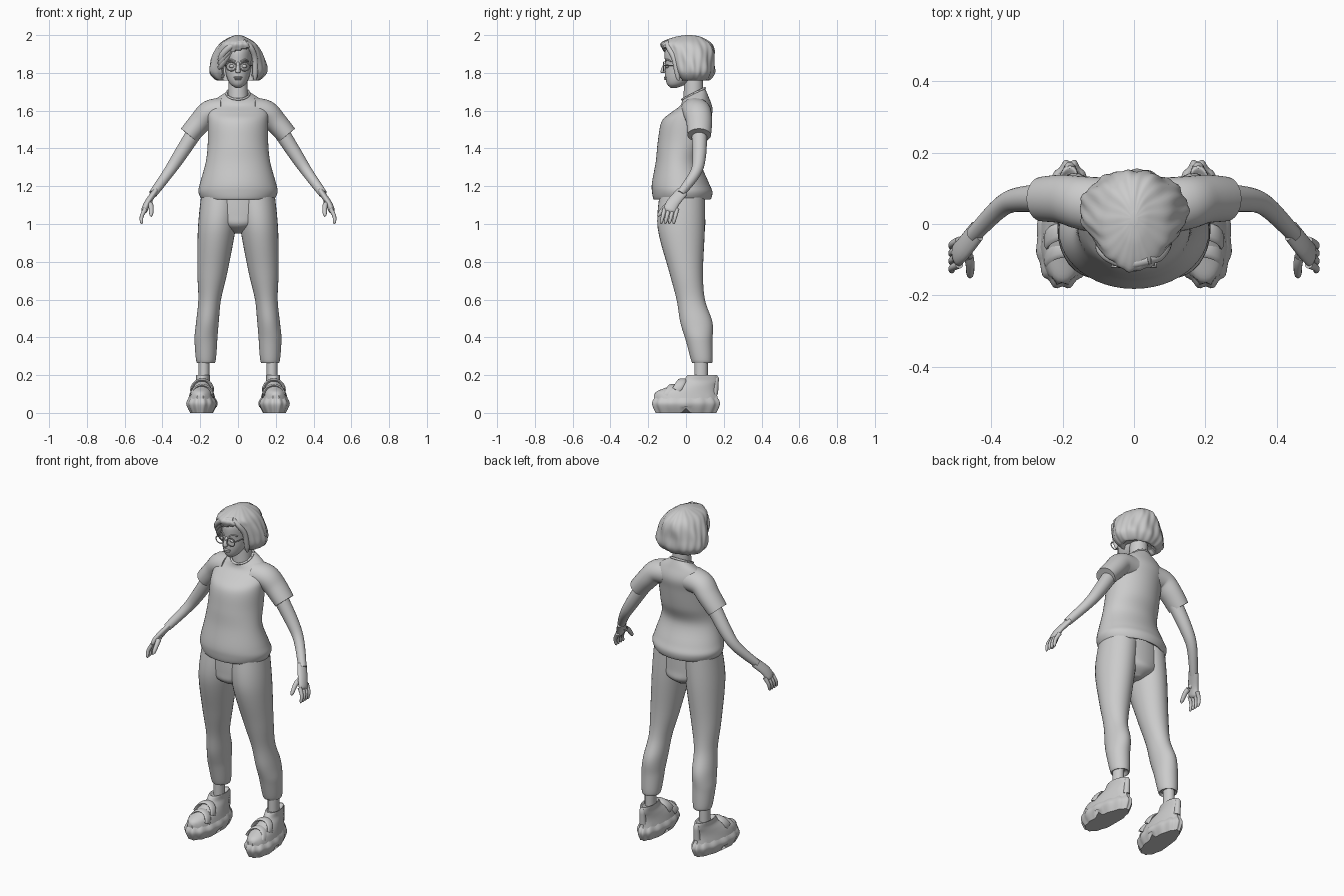
import bpy, bmesh, math
from mathutils import Vector

default_cube = bpy.data.objects.get("Cube")
if default_cube:
    bpy.data.objects.remove(default_cube, do_unlink=True)

grey = bpy.data.materials.new("plain grey")
grey.use_nodes = True
grey.diffuse_color = (.6, .6, .6, 1)
grey.node_tree.nodes["Principled BSDF"].inputs["Base Color"].default_value = grey.diffuse_color


def finish(name, bm):
    bmesh.ops.recalc_face_normals(bm, faces=bm.faces)
    mesh = bpy.data.meshes.new(name)
    bm.to_mesh(mesh)
    bm.free()
    mesh.materials.append(grey)
    part = bpy.data.objects.new(name, mesh)
    bpy.context.collection.objects.link(part)
    bpy.ops.object.select_all(action='DESELECT')
    part.select_set(True)
    bpy.context.view_layer.objects.active = part
    bpy.ops.object.shade_smooth_by_angle(angle=math.radians(50))


def spline(rows, steps):
    """Smooth curve through rows of numbers."""
    last = len(rows) - 1
    curve = []
    for i in range(last):
        before, start, end, after = (rows[min(max(i + k, 0), last)] for k in (-1, 0, 1, 2))
        for step in range(steps):
            t = step / steps
            row = []
            for a, b, c, d in zip(before, start, end, after):
                slope_in, slope_out = (c - a) / 2, (d - b) / 2
                bend = 3 * (c - b) - 2 * slope_in - slope_out
                twist = 2 * (b - c) + slope_in + slope_out
                row.append(b + t * (slope_in + t * (bend + t * twist)))
            curve.append(row)
    return curve + [list(rows[last])]


def loft(name, rings, side, segments, warp=None):
    """Skin over elliptical rings, each given as a centre and two half axes."""
    bm = bmesh.new()
    loops = []
    for centre, across, along in rings:
        loop = []
        for k in range(segments):
            angle = math.tau * k / segments
            point = centre + across * math.cos(angle) + along * math.sin(angle)
            if warp:
                point = warp(point, angle)
            loop.append(bm.verts.new((point.x * side, point.y, point.z)))
        loops.append(loop)
    for low, high in zip(loops, loops[1:]):
        for k in range(segments):
            bm.faces.new((low[k - 1], low[k], high[k], high[k - 1]))
    bm.faces.new(loops[0])
    bm.faces.new(loops[-1])
    finish(name, bm)


def stack(name, rows, side=1, middle=lambda z: 0, segments=32, warp=None):
    """Level sections: height, half width, front, back and an optional tilt."""
    rings = []
    for z, width, front, back, tilt in spline([(*row, 0)[:5] for row in rows], 6):
        centre = Vector((middle(z), (front + back) / 2, z))
        depth = (back - front) / 2
        rings.append((centre, Vector((width, 0, 0)), Vector((0, depth, depth * tilt))))
    loft(name, rings, side, segments, warp)


def limb(name, points, thick, thin, side=1, flat=1, blunt=False, segments=12):
    """Tapering tube along a path; flat widens it, blunt rounds its end."""
    path = [Vector(p) for p in spline(points, 5)]
    last = len(path) - 1
    rings = []
    for i, centre in enumerate(path):
        heading = (path[min(i + 1, last)] - path[max(i - 1, 0)]).normalized()
        guide = Vector((0, 1, 0)) if abs(heading.y) < .8 else Vector((0, 0, 1))
        along = (guide - heading * guide.dot(heading)).normalized()
        radius = thick + (thin - thick) * i / last
        if blunt:
            radius *= math.sqrt(1 - .9 * max(0, 4 * i / last - 3) ** 2)
        rings.append((centre, along.cross(heading) * radius, along * radius * flat))
    loft(name, rings, side, segments)


def arc(centre, across, up, turn):
    """Points on part of an ellipse, starting from its positive x end."""
    angles = [turn * k / 24 for k in range(25)]
    return [Vector(centre) + Vector((across * math.cos(a), 0, 0)) + Vector(up) * math.sin(a)
            for a in angles]


def ball(name, centre, size):
    bm = bmesh.new()
    bmesh.ops.create_uvsphere(bm, u_segments=20, v_segments=12, radius=1)
    bmesh.ops.scale(bm, vec=size, verts=bm.verts)
    bmesh.ops.translate(bm, vec=centre, verts=bm.verts)
    finish(name, bm)


def leg_middle(z):
    return min(.17, .1 + (1.1 - z) / 10)


def shoe_middle(z):
    return .19


def shoe_warp(point, angle):
    # Scalloped sole, broad turned-out toe and a notch under the arch
    scallop = 1 + .025 * math.cos(14 * angle) if point.z < .1 else 1
    y = point.y * scallop
    x = shoe_middle(0) + (point.x - shoe_middle(0)) * scallop * (1 - .9 * y) - y / 16
    notch = max(0, .025 - abs(y)) if point.z < .03 else 0
    return Vector((x, y, point.z + notch))


def hair_warp(point, angle):
    # Wavy locks, pulled back behind the face under a slanted fringe
    wave = 1 + .02 * math.sin(9 * angle + 25 * point.z) + .014 * math.sin(20 * angle - 30 * point.z)
    x, y = point.x * wave, point.y * wave
    over_face = abs(x) < .08 and point.z < 1.915 + x / 4
    return Vector((x, max(y, -.02) if over_face else y, point.z))


# Shirt with turned hem and collar
stack("shirt", [(1.15, .17, -.15, .11), (1.13, .19, -.17, .13), (1.17, .21, -.18, .14),
                (1.22, .2, -.18, .12), (1.33, .17, -.16, .08), (1.43, .16, -.15, .11),
                (1.54, .16, -.13, .13), (1.6, .16, -.08, .14, .1), (1.65, .13, -.03, .12, .3),
                (1.69, .06, -.02, .1, .5)], segments=48)
limb("collar", arc((0, .04, 1.69), .06, (0, .06, .03), math.tau), .006, .006)

# Trousers seat
stack("trouser_seat", [(1.18, .18, -.14, .1), (1.05, .18, -.14, .1),
                       (.99, .12, -.13, .1), (.95, .03, -.06, .05)])

for side, word in ((1, "left_"), (-1, "right_")):
    # Leg and ankle
    stack(word + "trouser_leg", [(1.16, .1, -.14, .1), (.98, .1, -.15, .1), (.75, .08, -.09, .09),
                                 (.6, .06, -.05, .1), (.48, .06, -.03, .14), (.38, .06, 0, .14),
                                 (.27, .05, .03, .14), (.28, .03, .04, .12)], side, leg_middle)
    limb(word + "ankle", [(.18, .08, .3), (.18, .08, .15)], .03, .03, side, flat=1.2)

    # Chunky shoe
    stack(word + "shoe_sole", [(0, .06, -.16, .16), (.05, .08, -.18, .18), (.09, .06, -.16, .16)],
          side, shoe_middle, 84, shoe_warp)
    stack(word + "shoe_upper", [(.07, .07, -.17, .17), (.11, .06, -.16, .16), (.14, .05, -.09, .16),
                                (.17, .04, -.02, .17), (.2, .04, .01, .16), (.19, .03, .03, .14)],
          side, shoe_middle, warp=shoe_warp)
    for place, y, z in (("front", -.1, .09), ("rear", -.05, .12)):
        limb(word + place + "_shoe_strap", arc((.19, y, z), .055, (0, .03, .055), math.pi),
             .008, .008, side, flat=3)
    limb(word + "heel_tab", [(.18, .15, .1), (.18, .16, .2)], .02, .015, side, blunt=True)

    # Sleeve and arm
    limb(word + "sleeve", [(.08, .05, 1.6), (.15, .06, 1.59), (.2, .07, 1.54), (.26, .07, 1.47)],
         .07, .054, side, flat=1.15, segments=32)
    limb(word + "arm", [(.22, .07, 1.5), (.31, .07, 1.36), (.37, .05, 1.27), (.45, -.03, 1.16)],
         .043, .022, side, segments=24)

    # Hand
    limb(word + "palm", [(.44, -.02, 1.17), (.48, -.07, 1.11), (.5, -.09, 1.06)],
         .016, .018, side, flat=2, blunt=True, segments=20)
    for finger, name in enumerate(("index", "middle", "ring", "little")):
        spread = (finger - 1.5) * .022
        limb(word + name + "_finger",
             [(.49, spread - .08, 1.08), (.51, spread - .09, 1.04), (.51, spread - .1, 1)],
             .012, .008, side, blunt=True)
    limb(word + "thumb", [(.47, -.07, 1.12), (.46, -.11, 1.09), (.46, -.15, 1.04)],
         .016, .01, side, blunt=True)

    # Eye, brow and spectacles
    ball(word + "eye", (side * .033, -.1, 1.835), (.014, .01, .009))
    limb(word + "brow", [(.015, -.11, 1.86), (.035, -.1, 1.87), (.055, -.08, 1.86)], .004, .004, side)
    limb(word + "spectacle_rim", arc((.036, -.12, 1.834), .026, (0, 0, .023), math.tau),
         .003, .003, side)
    limb(word + "spectacle_temple", [(.06, -.12, 1.84), (.08, 0, 1.84)], .003, .003, side)

# Neck and head
limb("neck", [(0, .04, 1.66), (0, .04, 1.8)], .054, .048, segments=32)
stack("head", [(1.72, .01, -.08, -.05), (1.74, .04, -.1, 0), (1.78, .06, -.11, .06),
               (1.84, .07, -.11, .11), (1.92, .07, -.11, .12), (1.96, .04, -.06, .09)])
limb("nose", [(0, -.1, 1.86), (0, -.12, 1.82), (0, -.12, 1.8)], .008, .015, blunt=True)
for name, z, width in (("upper_lip", 1.776, .023), ("lower_lip", 1.767, .019)):
    ball(name, (0, -.105, z), (width, .012, .006))
limb("spectacle_bridge", [(-.012, -.12, 1.84), (.012, -.12, 1.84)], .003, .003)

# Bobbed hair with swept fringe locks
stack("hair", [(1.78, .08, -.02, .1), (1.76, .11, -.04, .12), (1.8, .15, -.07, .15),
               (1.86, .145, -.09, .15), (1.92, .12, -.12, .15), (1.96, .09, -.13, .13),
               (1.99, .04, -.06, .08), (2, .01, 0, .03)], segments=96, warp=hair_warp)
for lock, name in enumerate(("upper", "middle", "lower")):
    drop, back = lock * .02, lock * .01
    limb(name + "_fringe_lock",
         [(.04, -.1, 1.96), (-.02, back - .11, 1.95 - drop / 2), (-.07, back - .09, 1.91 - drop),
          (-.1, back - .06, 1.86 - drop)], .016, .018, blunt=True)
limb("side_lock", [(.04, -.1, 1.96), (.07, -.09, 1.93), (.09, -.06, 1.87), (.09, -.04, 1.76)],
     .014, .016, blunt=True)
